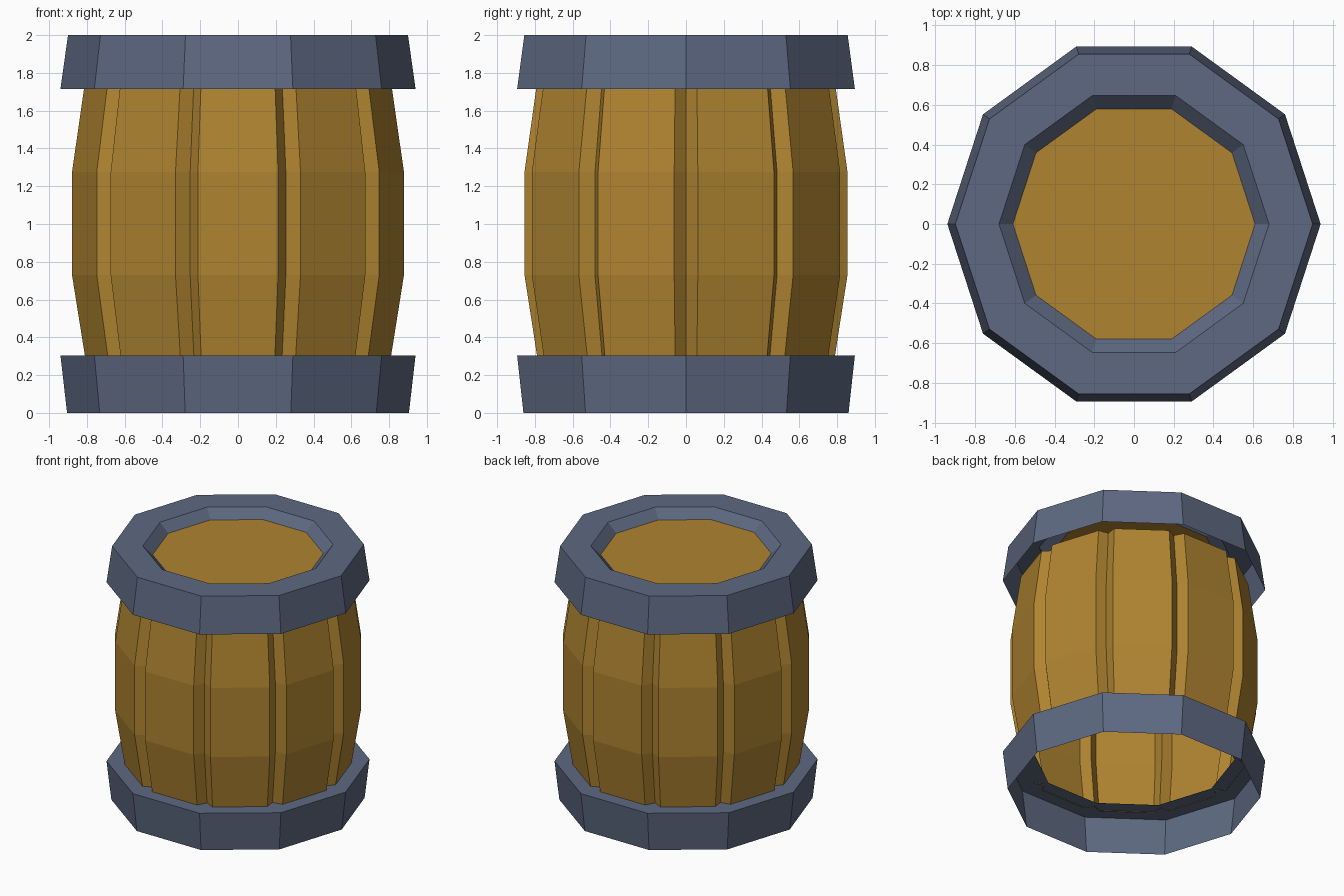
import bpy, bmesh
from math import cos, sin, pi, atan2, hypot

if "Cube" in bpy.data.objects:
    bpy.data.objects.remove(bpy.data.objects["Cube"])

SIDES = 10


def material(name, rgb):
    m = bpy.data.materials.new(name)
    m.diffuse_color = (*rgb, 1)
    m.use_nodes = True
    m.node_tree.nodes["Principled BSDF"].inputs["Base Color"].default_value = m.diffuse_color
    return m


wood = material("wood", (0.43, 0.23, 0.03))
iron = material("iron", (0.11, 0.14, 0.22))


def loft(name, section, profile, mat, cap=False):
    """Stack scaled copies of a closed (radius, angle) section along (scale, z) levels."""
    bm = bmesh.new()
    rings = [[bm.verts.new((r * s * cos(a), r * s * sin(a), z)) for r, a in section]
             for s, z in profile]
    n = len(section)
    for low, high in zip(rings, rings[1:]):
        for i in range(n):
            j = (i + 1) % n
            bm.faces.new((low[i], low[j], high[j], high[i]))
    if cap:
        bm.faces.new(rings[-1])
    mesh = bpy.data.meshes.new(name)
    bm.to_mesh(mesh)
    bm.free()
    mesh.materials.append(mat)
    ob = bpy.data.objects.new(name, mesh)
    bpy.context.collection.objects.link(ob)
    return ob


decagon = [(1, 2 * pi * k / SIDES) for k in range(SIDES)]

# Staves: ten flat boards with a V groove between neighbours, open at both ends
APOTHEM, HALF, GROOVE = 0.855, 0.212, 0.82
edge_r, edge_a = hypot(APOTHEM, HALF), atan2(HALF, APOTHEM)
section = []
for k in range(SIDES):
    a = 2 * pi * k / SIDES
    mid = a + pi / SIDES
    section += [(GROOVE, a), (edge_r, mid - edge_a), (edge_r, mid + edge_a)]
loft("staves", section, [(0.922, 0.30), (1, 0.73), (1, 1.275), (0.927, 1.72)], wood)

# Bottom hoop: flared wall with an inward ledge, open underneath
loft("bottom_hoop", decagon, [(0.905, 0), (0.94, 0.305), (0.72, 0.305)], iron)

# Top hoop: tapered wall, flat rim and a slope down to the lid
loft("top_hoop", decagon, [(0.94, 1.715), (0.90, 2), (0.68, 2), (0.61, 1.93)], iron)

# Lid: flat decagon sunk inside the rim
loft("lid", decagon, [(0.61, 1.93)], wood, cap=True)
